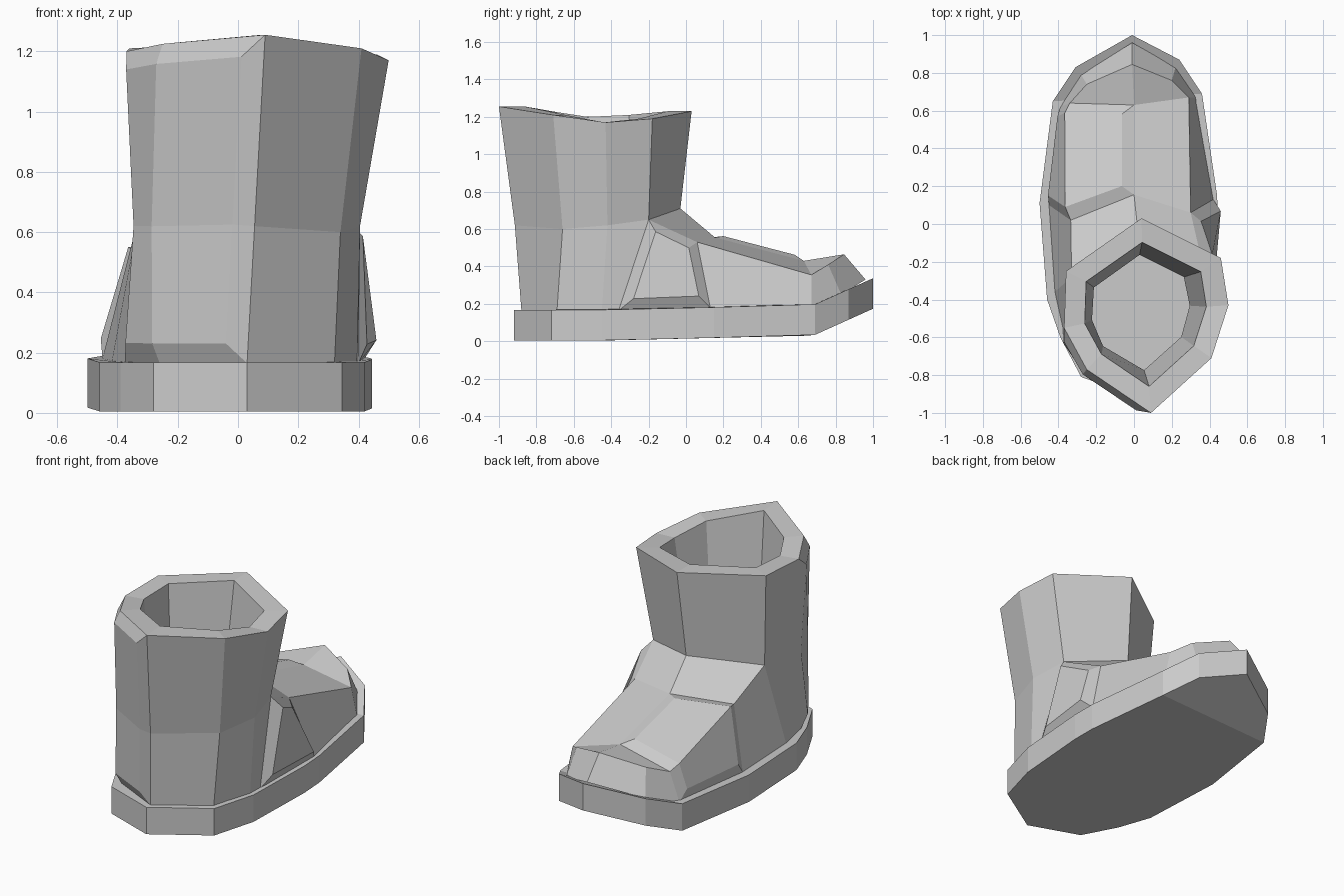
import bpy
import bmesh
from mathutils import Vector

old = bpy.data.objects.get("Cube")
if old:
    bpy.data.objects.remove(old, do_unlink=True)

grey = bpy.data.materials.new("plain grey")
grey.use_nodes = True
colour = (0.6, 0.6, 0.6, 1)
grey.diffuse_color = colour
grey.node_tree.nodes["Principled BSDF"].inputs["Base Color"].default_value = colour


def finish(name, bm):
    mesh = bpy.data.meshes.new(name)
    bm.to_mesh(mesh)
    bm.free()
    mesh.materials.append(grey)
    obj = bpy.data.objects.new(name, mesh)
    bpy.context.collection.objects.link(obj)
    return obj


def add_ring(bm, points):
    return [bm.verts.new(p) for p in points]


def bridge(bm, upper, lower):
    count = len(upper)
    return [bm.faces.new((upper[i], upper[(i + 1) % count],
                          lower[(i + 1) % count], lower[i])) for i in range(count)]


def shrink(points, factor):
    centre = Vector((0.05, -0.46, 0))
    result = []
    for p in points:
        q = centre + (Vector(p) - centre) * factor
        q.z = p[2]
        result.append(q)
    return result


# Sole: an outline with a toe that curls upward
outline = [(0.03, -0.92), (0.345, -0.72), (0.42, -0.45), (0.445, 0), (0.44, 0.15),
           (0.36, 0.69), (0.24, 0.87), (-0.01, 1), (-0.31, 0.83), (-0.43, 0.65),
           (-0.5, 0.11), (-0.46, -0.4), (-0.39, -0.6), (-0.28, -0.81)]


def sole_height(y, start):
    return start + 0.025 * max(0, min(1, y + 0.4)) + 0.45 * max(0, y - 0.68)


bm = bmesh.new()
top = add_ring(bm, [(x, y, sole_height(y, 0.168)) for x, y in outline])
bottom = add_ring(bm, [(x, y, sole_height(y, 0.005)) for x, y in outline])
bridge(bm, top, bottom)
# The underside and the top are each split at the toe bend
for ring in (top, bottom):
    bm.faces.new(ring[:6] + ring[9:])
    bm.faces.new(ring[5:10])
bmesh.ops.recalc_face_normals(bm, faces=bm.faces)
finish("sole", bm)

# Shaft rings, running from the heel round by the right of the plan
rim = [(0.09, -1, 1.255), (0.41, -0.71, 1.21), (0.5, -0.43, 1.17), (0.46, -0.18, 1.19),
       (0.04, 0.03, 1.23), (-0.36, -0.25, 1.21), (-0.37, -0.55, 1.2), (-0.25, -0.77, 1.225)]
ankle = [(0.055, -0.915, 0.62), (0.34, -0.66, 0.6), (0.405, -0.42, 0.62), (0.36, -0.2, 0.65),
         (0.02, -0.03, 0.71), (-0.33, -0.28, 0.65), (-0.345, -0.53, 0.62), (-0.26, -0.73, 0.62)]
heel_right = [(0.03, -0.88, 0.165), (0.32, -0.69, 0.16), (0.395, -0.45, 0.16), (0.4, -0.36, 0.165)]
heel_left = [(-0.42, -0.36, 0.165), (-0.375, -0.56, 0.165), (-0.26, -0.74, 0.165)]
# Foot outline on the sole, then the upper edge of the foot and the toe cap
foot_base = [(0.42, 0.13, 0.18), (0.33, 0.67, 0.18), (0.22, 0.83, 0.25), (-0.01, 0.96, 0.33),
             (-0.28, 0.79, 0.24), (-0.39, 0.62, 0.18), (-0.45, 0.1, 0.18)]
instep = [(0.3, 0.06, 0.53), (0, 0.155, 0.555), (-0.335, 0.02, 0.53)]
toe_back = [(0.29, 0.67, 0.355), (0, 0.63, 0.43), (-0.34, 0.64, 0.36)]
toe_front = [(0.2, 0.76, 0.41), (-0.01, 0.845, 0.465), (-0.25, 0.74, 0.4)]

bm = bmesh.new()
outer = add_ring(bm, rim)
inner = add_ring(bm, shrink(rim, 0.74))
throat = add_ring(bm, shrink(ankle, 0.69))
floor = add_ring(bm, [(p.x, p.y, 0.25) for p in shrink(ankle, 0.69)])
neck = add_ring(bm, ankle)
hr, hl = add_ring(bm, heel_right), add_ring(bm, heel_left)
base = add_ring(bm, foot_base)
step, back, front = (add_ring(bm, pts) for pts in (instep, toe_back, toe_front))

# Hollow shaft
shaft = bridge(bm, outer, neck)
bridge(bm, outer, inner)
bridge(bm, inner, throat)
bridge(bm, throat, floor)
bm.faces.new(floor)

# Heel, following the shaft columns down to the sole
for i in range(3):
    bm.faces.new((neck[i], neck[i + 1], hr[i + 1], hr[i]))
bm.faces.new((neck[5], neck[6], hl[1], hl[0]))
heel_panel = [bm.faces.new((neck[6], neck[7], hl[2], hl[1])),
              bm.faces.new((neck[7], neck[0], hr[0], hl[2]))]

# Flanks, instep and foot
flank = bm.faces.new((neck[3], step[0], base[0], hr[3]))
bm.faces.new((neck[5], step[2], base[6], hl[0]))
for i in range(2):
    bm.faces.new((neck[3 + i], neck[4 + i], step[i + 1], step[i]))
    bm.faces.new((back[i], back[i + 1], front[i + 1], front[i]))
    bm.faces.new((front[i], front[i + 1], base[3 + i], base[2 + i]))
bm.faces.new((step[0], step[1], back[1], back[0]))
bm.faces.new((step[0], back[0], base[1], base[0]))
foot_panel = [bm.faces.new((step[1], step[2], back[2], back[1])),
              bm.faces.new((step[2], back[2], base[5], base[6]))]

# Toe cap sides and the hidden underside
bm.faces.new((back[0], front[0], base[2], base[1]))
bm.faces.new((back[2], front[2], base[4], base[5]))
bm.faces.new(hr + base + hl)
bmesh.ops.recalc_face_normals(bm, faces=bm.faces)

# Raised patches with sloping borders
patches = [(shaft[6:] + heel_panel, 0.065, 0.035), ([flank], 0.055, 0.045),
           (foot_panel, 0.06, 0.03)]
for faces, border, height in patches:
    bmesh.ops.inset_region(bm, faces=faces, thickness=border, depth=height,
                           use_even_offset=True)
finish("boot_upper", bm)
